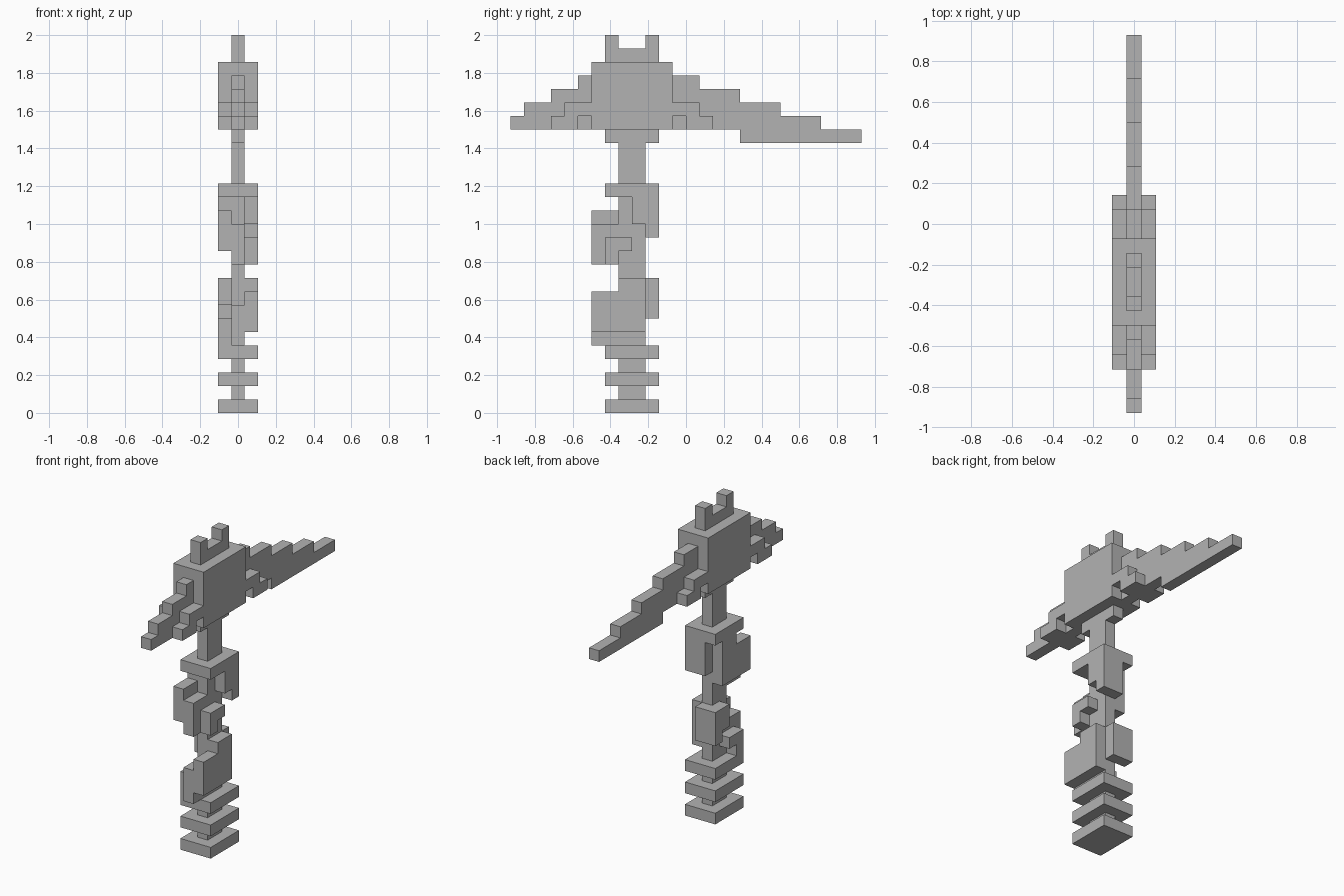
import bpy
import bmesh
from mathutils import Vector

UNIT = 1 / 14            # edge length of one block
ORIGIN = Vector((-0.5, -13, 0))   # block grid origin, in blocks

if "Cube" in bpy.data.objects:
    bpy.data.objects.remove(bpy.data.objects["Cube"], do_unlink=True)

grey = bpy.data.materials.new("plain_grey")
grey.use_nodes = True
grey.diffuse_color = (0.45, 0.45, 0.45, 1)
grey.node_tree.nodes["Principled BSDF"].inputs["Base Color"].default_value = grey.diffuse_color

parts = {}


def fill(name, xs, y0, y1, z0, z1):
    """Add blocks y0..y1, z0..z1 (ends excluded) in the given x layers."""
    taken = set().union(*parts.values()) if parts else set()
    cells = {(x, y, z) for x in xs for y in range(y0, y1) for z in range(z0, z1)}
    parts.setdefault(name, set()).update(cells - taken)


MID, SIDES, ALL = (0,), (-1, 1), (-1, 0, 1)

# Handle with its grip rings and the collar under the head
fill("handle_shaft", MID, 8, 10, 0, 21)
for name, z in (("pommel", 0), ("lower_grip_ring", 2), ("upper_grip_ring", 4), ("neck_ring", 16)):
    fill(name, ALL, 7, 11, z, z + 1)
fill("head_collar", MID, 7, 11, 20, 21)

# Two matching wraps around the handle, the lower one mirrored in x
for name, z, side in (("lower_wrap", 5, 1), ("upper_wrap", 11, -1)):
    near, far = (side,), (-side,)
    fill(name, MID, 6, 8, z, z + 3)             # front band
    fill(name, near, 6, 10, z + 1, z + 4)       # side band
    fill(name, near, 8, 10, z + 4, z + 5)
    fill(name, (0, -side), 10, 11, z + 2, z + 5)  # back band
    fill(name, far, 9, 10, z + 3, z + 5)
    fill(name, far, 7, 8, z, z + 2)             # loose hook end
    fill(name, far, 8, 9, z + 1, z + 2)

# Head block and crown
fill("head_block", ALL, 6, 12, 21, 26)
fill("head_crown", MID, 7, 11, 26, 27)
for y in (7, 10):
    fill("head_crown", MID, y, y + 1, 27, 28)

# Stepped blades: each row runs from the head outwards
for row, reach in enumerate((0, 1, 3, 5)):
    fill("short_blade", MID, reach, 6, 21 + row, 22 + row)
for row, reach in enumerate((23, 20, 17, 14)):
    fill("long_blade", MID, 12, reach, 21 + row, 22 + row)
fill("long_blade", MID, 17, 26, 20, 21)

# Side braces with a notch next to the head block
fill("front_brace", SIDES, 4, 6, 22, 23)
fill("front_brace", SIDES, 3, 5, 21, 22)
fill("back_brace", SIDES, 12, 14, 22, 23)
fill("back_brace", SIDES, 13, 15, 21, 22)

# Turn each block set into a clean mesh made of its exposed faces only
solid = set().union(*parts.values())
for name, cells in parts.items():
    bm = bmesh.new()
    for cell in cells:
        for axis in range(3):
            for sign in (-1, 1):
                n = Vector((0, 0, 0))
                n[axis] = sign
                if tuple(int(c + d) for c, d in zip(cell, n)) in solid:
                    continue
                u = Vector((0, 0, 0))
                u[(axis + 1) % 3] = 1
                v = n.cross(u)
                centre = Vector(cell) + Vector((0.5, 0.5, 0.5)) + n / 2 + ORIGIN
                corners = (-u - v, u - v, u + v, v - u)
                bm.faces.new([bm.verts.new((centre + c / 2) * UNIT) for c in corners])
    bmesh.ops.remove_doubles(bm, verts=bm.verts, dist=UNIT / 100)
    bmesh.ops.dissolve_limit(bm, angle_limit=0.01, verts=bm.verts, edges=bm.edges)
    mesh = bpy.data.meshes.new(name)
    bm.to_mesh(mesh)
    bm.free()
    mesh.materials.append(grey)
    bpy.context.collection.objects.link(bpy.data.objects.new(name, mesh))
